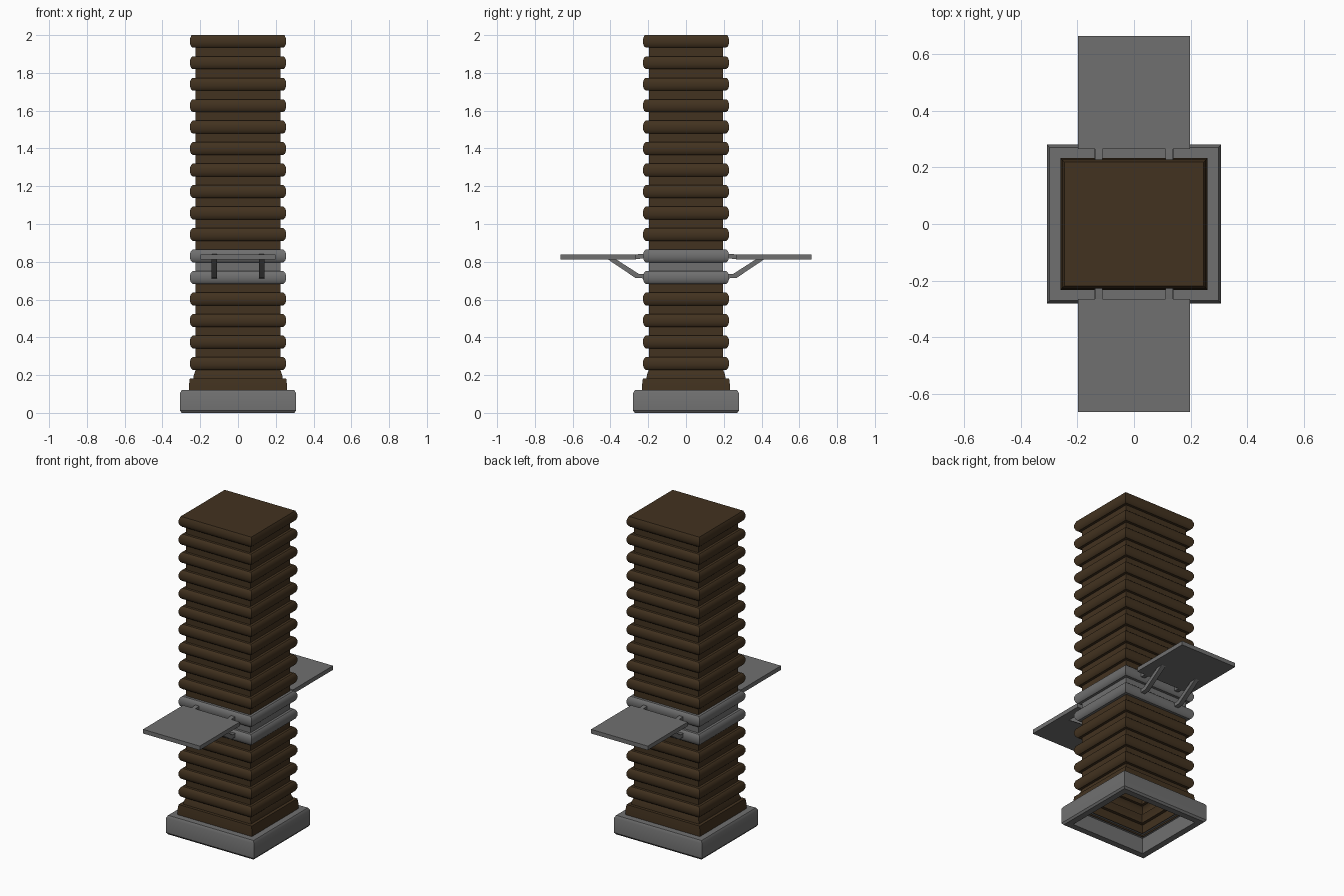
import bpy, bmesh

if "Cube" in bpy.data.objects:
    bpy.data.objects.remove(bpy.data.objects["Cube"])

HX, HY = 0.224, 0.197          # half size of the column core
STEP = 0.1137                  # rib spacing
RIB = [(0, -.034), (.016, -.034), (.025, -.026), (.031, -.010),
       (.031, .010), (.025, .026), (.016, .034), (0, .034)]

wood = bpy.data.materials.new("dark_brown")
wood.diffuse_color = (0.055, 0.032, 0.014, 1)
wood.use_nodes = True
wood.node_tree.nodes["Principled BSDF"].inputs["Base Color"].default_value = wood.diffuse_color
grey = bpy.data.materials.new("grey")
grey.diffuse_color = (0.16, 0.16, 0.16, 1)
grey.use_nodes = True
grey.node_tree.nodes["Principled BSDF"].inputs["Base Color"].default_value = grey.diffuse_color


def finish(name, bm, mat):
    me = bpy.data.meshes.new(name)
    bm.to_mesh(me)
    bm.free()
    ob = bpy.data.objects.new(name, me)
    bpy.context.collection.objects.link(ob)
    me.materials.append(mat)
    bpy.context.view_layer.objects.active = ob
    bpy.ops.object.select_all(action='DESELECT')
    ob.select_set(True)
    bpy.ops.object.shade_smooth_by_angle(angle=0.6)
    return ob


def rect_sweep(name, profile, mat, cap=False):
    """Sweep an (outward offset, z) profile around the rectangular core."""
    bm = bmesh.new()
    rings = [[bm.verts.new((sx * (HX + d), sy * (HY + d), z))
              for sx, sy in ((-1, -1), (1, -1), (1, 1), (-1, 1))] for d, z in profile]
    for a, b in zip(rings, rings[1:]):
        for i in range(4):
            j = (i + 1) % 4
            bm.faces.new((a[i], a[j], b[j], b[i]))
    if cap:
        bm.faces.new(rings[-1])
    return finish(name, bm, mat)


def prism(name, pts, x0, x1, mat):
    """Extrude a (y, z) outline along x."""
    bm = bmesh.new()
    f = bm.faces.new([bm.verts.new((x0, y, z)) for y, z in pts])
    r = bmesh.ops.extrude_face_region(bm, geom=[f])
    vs = [v for v in r["geom"] if isinstance(v, bmesh.types.BMVert)]
    bmesh.ops.translate(bm, verts=vs, vec=(x1 - x0, 0, 0))
    bmesh.ops.recalc_face_normals(bm, faces=bm.faces[:])
    return finish(name, bm, mat)


def ribs(first, last):
    return [(d, 0.262 + STEP * i + z) for i in range(first, last + 1) for d, z in RIB]


# stone base: hollow plinth, bevelled top and bottom
rect_sweep("base", [(.035, .10), (.035, .0), (.074, .0), (.083, .012), (.083, .105),
                    (.074, .12), (.02, .12)], grey)

# ribbed column with flared foot, and the grey collar between
foot = [(.036, .11), (.036, .145), (.031, .183), (.012, .183), (.010, .20), (0, .228)]
rect_sweep("lower_column", foot + ribs(0, 3) + [(0, .69)], wood)
rect_sweep("collar", ribs(4, 5), grey)
top = ribs(6, 15)[:-2] + [(.022, 2.0)]
rect_sweep("upper_column", [(0, .86)] + top, wood, cap=True)

# shelves with hinge tabs and bent struts, front and back
for side, s in (("front", -1), ("back", 1)):
    prism(side + "_shelf", [(s * y, z) for y, z in
          ((.265, .813), (.664, .813), (.664, .839), (.265, .839))], -.198, .198, grey)
    for k, x in (("left", -.125), ("right", .125)):
        prism(f"{side}_{k}_tab", [(s * y, z) for y, z in
              ((.215, .817), (.235, .817), (.27, .813), (.27, .838), (.235, .842), (.215, .842))],
              x - .013, x + .013, grey)
        prism(f"{side}_{k}_strut", [(s * y, z) for y, z in
              ((.21, .712), (.267, .714), (.415, .814), (.372, .814), (.25, .736), (.21, .736))],
              x - .014, x + .014, grey)
